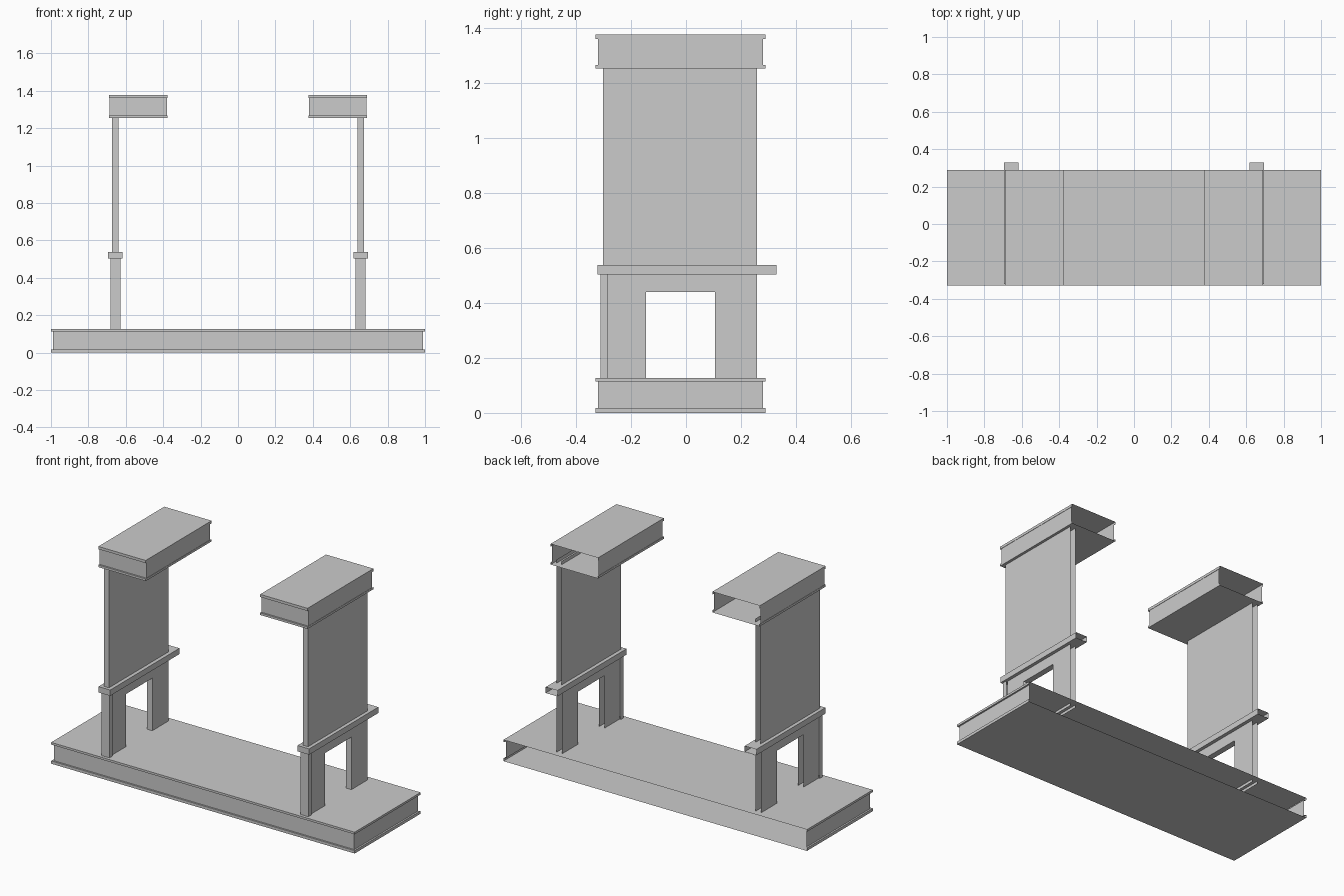
import bpy, bmesh

if "Cube" in bpy.data.objects:
    bpy.data.objects.remove(bpy.data.objects["Cube"])


def finish(name, bm, drop, mirror=False):
    """Remove the faces picked by drop(face) and make an object, optionally mirrored in x."""
    bmesh.ops.recalc_face_normals(bm, faces=bm.faces[:])
    bm.normal_update()
    gone = [f for f in bm.faces if drop(f)]
    bmesh.ops.delete(bm, geom=gone, context='FACES')
    mesh = bpy.data.meshes.new(name)
    bm.to_mesh(mesh)
    bm.free()
    obj = bpy.data.objects.new(name, mesh)
    bpy.context.collection.objects.link(obj)
    if mirror:
        mod = obj.modifiers.new("mirror", 'MIRROR')
        mod.use_mirror_merge = False
    return obj


def stack(rings):
    """Closed block through rectangular rings (x0, x1, y0, y1, z)."""
    bm = bmesh.new()
    loops = [[bm.verts.new(p) for p in ((x0, y0, z), (x1, y0, z), (x1, y1, z), (x0, y1, z))]
             for x0, x1, y0, y1, z in rings]
    for a, b in zip(loops, loops[1:]):
        for i in range(4):
            j = (i + 1) % 4
            bm.faces.new((a[i], a[j], b[j], b[i]))
    bm.faces.new(loops[0])
    bm.faces.new(loops[-1])
    return bm


def lipped_slab(name, x0, x1, lip_x, heights, mirror=False):
    """Slab with a projecting lip at top and bottom, open at the back."""
    outer = (x0, x1, -0.33, 0.29)
    inner = (x0 + lip_x, x1 - lip_x, -0.32, 0.28)
    z0, z1, z2, z3 = heights
    rings = [(*outer, z0), (*outer, z1), (*inner, z1),
             (*inner, z2), (*outer, z2), (*outer, z3)]
    return finish(name, stack(rings),
                  lambda f: f.calc_center_median().y > 0.27, mirror)


def open_box(name, x0, x1, y0, y1, z0, z1, keep_ends):
    """Box with no back, and no top or bottom unless keep_ends."""
    bm = stack([(x0, x1, y0, y1, z0), (x0, x1, y0, y1, z1)])
    return finish(name, bm, lambda f: f.normal.y > 0.5 or
                  (not keep_ends and abs(f.normal.z) > 0.5), True)


# Base and the two capitals
lipped_slab("base", -1.0, 1.0, 0.01, (0.0, 0.017, 0.114, 0.127))
lipped_slab("capital", 0.377, 0.689, 0.002, (1.254, 1.267, 1.361, 1.377), True)

# Upper walls and the ledges they stand on
open_box("upper_wall", 0.639, 0.673, -0.302, 0.258, 0.52, 1.275, False)
open_box("ledge", 0.617, 0.694, -0.322, 0.33, 0.503, 0.538, True)

# Lower pier: front strip
open_box("pier_front", 0.629, 0.682, -0.312, -0.283, 0.11, 0.515, False)

# Lower pier: wall with doorway, an arch outline pushed through in x
outline = [(-0.283, 0.11), (-0.145, 0.11), (-0.145, 0.44), (0.105, 0.44),
           (0.105, 0.11), (0.258, 0.11), (0.258, 0.515), (-0.283, 0.515)]
bm = bmesh.new()
side = bm.faces.new([bm.verts.new((0.638, y, z)) for y, z in outline])
pushed = bmesh.ops.extrude_face_region(bm, geom=[side], use_keep_orig=True)
bmesh.ops.translate(bm, vec=(0.036, 0, 0),
                    verts=[v for v in pushed["geom"] if isinstance(v, bmesh.types.BMVert)])


def hidden(f):
    c = f.calc_center_median()
    return f.normal.y > 0.5 or c.y < -0.28 or c.z < 0.12 or c.z > 0.51


finish("pier_wall", bm, hidden, True)
